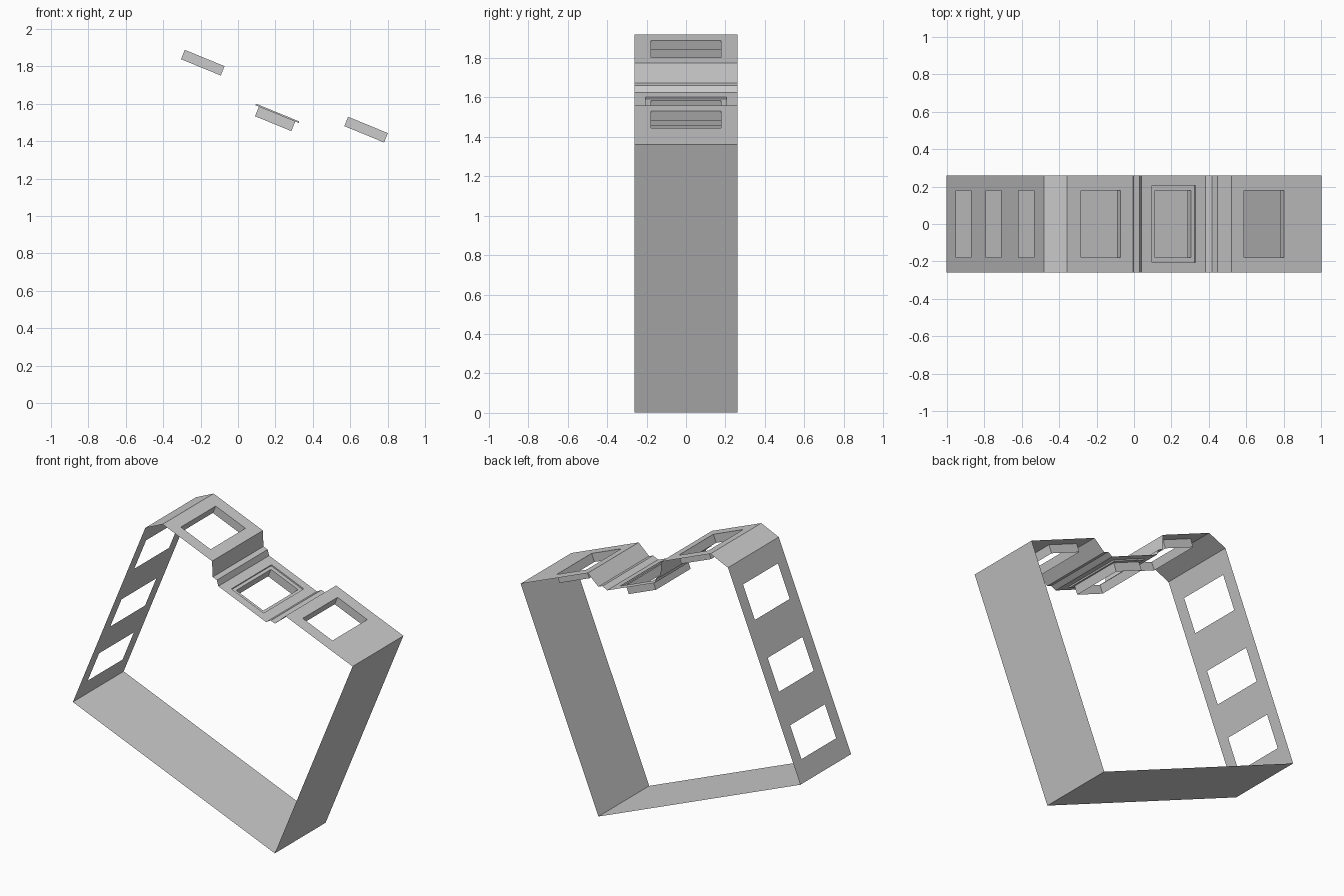
import bpy, bmesh
from mathutils import Vector

if "Cube" in bpy.data.objects:
    bpy.data.objects.remove(bpy.data.objects["Cube"])

W = 0.26                          # half width of the strip
HY = 0.178                        # half width of the openings
O = Vector((0.2585, 0, 1.666))    # tilted local frame: u along the top, n outward
U = Vector((0.925, 0, -0.379))
N = Vector((0.379, 0, 0.925))


def P(u, n, y):
    return O + U * u + N * n + Vector((0, y, 0))


def face(bm, pts):
    bm.faces.new([bm.verts.new(p) for p in pts])


def panel(bm, a, b, holes=(), hy=HY, w=W):
    """Flat sheet from a to b (u, n) with openings given as fractions of its length."""
    cuts = [0] + [t for h in holes for t in h] + [1]
    ys = [-w, -hy, hy, w] if holes else [-w, w]
    at = lambda t: (a[0] + (b[0] - a[0]) * t, a[1] + (b[1] - a[1]) * t)
    for i in range(len(cuts) - 1):
        p, q = at(cuts[i]), at(cuts[i + 1])
        for j in range(len(ys) - 1):
            if i % 2 and j == 1:
                continue
            face(bm, [P(*p, ys[j]), P(*q, ys[j]), P(*q, ys[j + 1]), P(*p, ys[j + 1])])


def tube(bm, u0, u1, hy, top, bot):
    """Open rectangular sleeve facing inward."""
    ring = [(u0, -hy), (u1, -hy), (u1, hy), (u0, hy)]
    for i in range(4):
        (ua, ya), (ub, yb) = ring[i], ring[(i + 1) % 4]
        face(bm, [P(ua, top, ya), P(ub, top, yb), P(ub, bot, yb), P(ua, bot, ya)])


def finish(bm, name):
    bmesh.ops.remove_doubles(bm, verts=bm.verts, dist=0.0005)
    me = bpy.data.meshes.new(name)
    bm.to_mesh(me)
    bm.free()
    bpy.context.collection.objects.link(bpy.data.objects.new(name, me))


# Strip outline, clockwise from the lower left corner
L, R, B = -0.76, 0.805, -1.47
path = [(L, B), (L, -0.10), (-0.666, 0), (-0.284, 0), (-0.241, -0.092),
        (-0.209, -0.092), (-0.185, -0.122), (0.185, -0.122), (0.209, -0.092),
        (0.241, -0.092), (0.284, 0), (R, 0), (R, B)]
# Openings: segment index -> (start, end) measured along u or n
openings = {0: [(-1.339, -1.125), (-0.914, -0.70), (-0.46, -0.236)],
            2: [(-0.587, -0.357)], 6: [(-0.125, 0.125)], 10: [(0.357, 0.587)]}

bm = bmesh.new()
for i, a in enumerate(path):
    b = path[(i + 1) % len(path)]
    k = 1 if i == 0 else 0
    holes = [tuple((v - a[k]) / (b[k] - a[k]) for v in h) for h in openings.get(i, [])]
    panel(bm, a, b, holes, 0.205 if i == 6 else HY)
finish(bm, "outer_strip")

# Sleeves below the two raised openings
for name, u0, u1 in (("left_sleeve", -0.587, -0.357), ("right_sleeve", 0.357, 0.587)):
    bm = bmesh.new()
    tube(bm, u0, u1, HY, 0, -0.054)
    finish(bm, name)

# Middle opening: shallow recess, ledge and sleeve
bm = bmesh.new()
tube(bm, -0.125, 0.125, 0.205, -0.122, -0.131)
panel(bm, (-0.125, -0.131), (0.125, -0.131), [(0.08, 0.92)], HY, 0.205)
tube(bm, -0.105, 0.105, HY, -0.131, -0.186)
finish(bm, "middle_sleeve")
